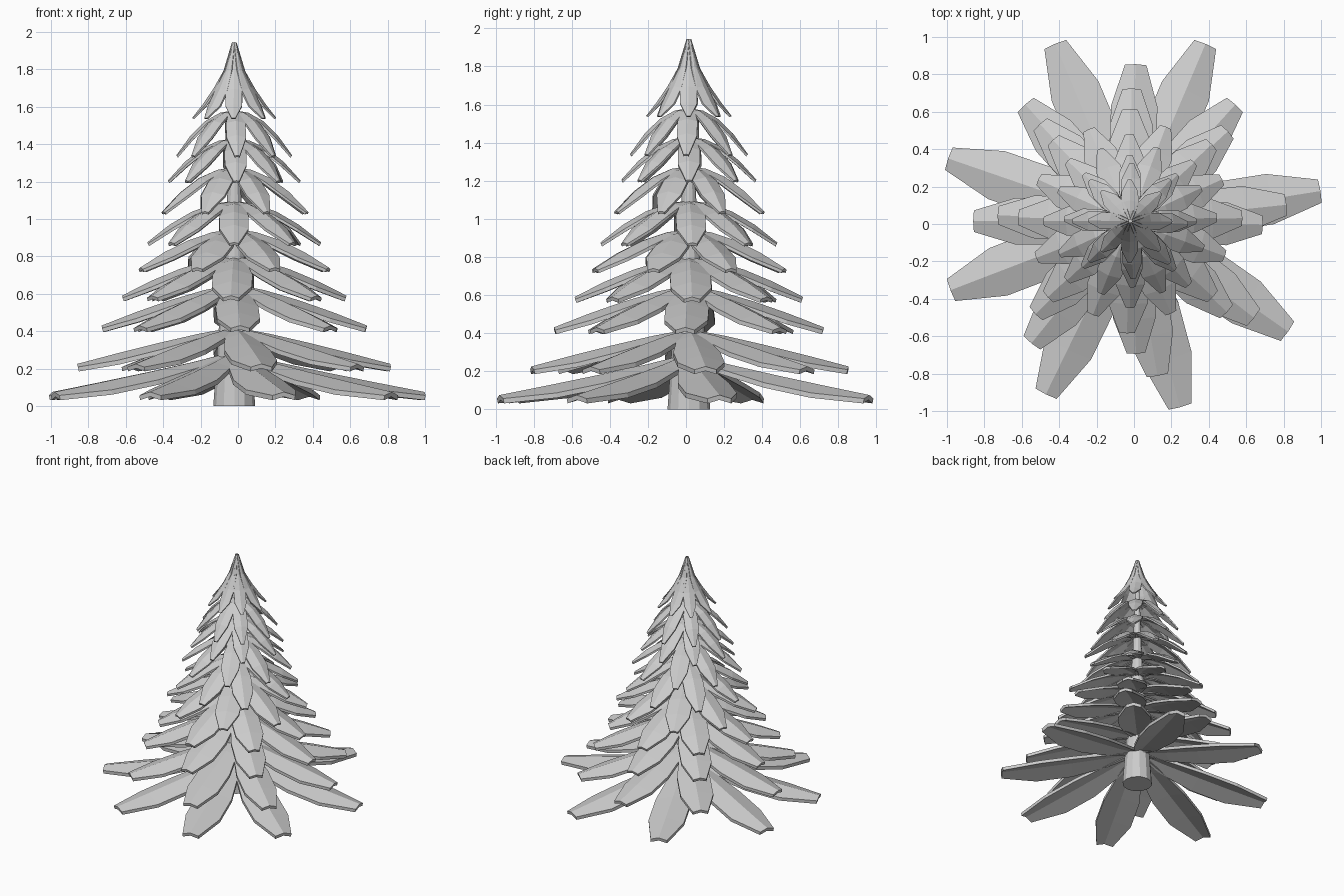
import bpy, bmesh, math, random

if "Cube" in bpy.data.objects:
    bpy.data.objects.remove(bpy.data.objects["Cube"])

random.seed(4)
CX, CY = -0.02, 0.015

# station: (fraction along branch, fraction of maximum half width)
STATIONS = [(0, 0.22), (0.22, 0.66), (0.48, 0.97), (0.74, 0.97)]


def add_branch(bm, angle, reach, z_root, z_tip, half, thick, power, tip):
    """Ridged, drooping slab with a blunt tip."""
    ca, sa = math.cos(angle), math.sin(angle)
    slope = math.atan2(z_root - z_tip, reach)
    rings = []
    for t, w in STATIONS + [(1, tip)]:
        r = 0.008 + t * (reach - 0.008)
        z = z_root - (z_root - z_tip) * t ** power
        hw = half * w
        fold = hw * 0.3
        ring = []
        for side, under in ((-1, 0), (0, 0), (1, 0), (1, 1), (0, 1), (-1, 1)):
            # fold and thickness act along the slab's tilted normal
            off = -abs(side) * fold - under * thick
            rr = r + off * math.sin(slope) * min(1, t * 2)
            zz = max(0.01, z + off * math.cos(slope))
            y = side * hw
            ring.append(bm.verts.new((CX + rr * ca - y * sa,
                                      CY + rr * sa + y * ca, zz)))
        rings.append(ring)
    for a, b in zip(rings, rings[1:]):
        for i in range(6):
            j = (i + 1) % 6
            bm.faces.new((a[i], a[j], b[j], b[i]))
    for c in (rings[0], rings[-1]):
        bm.faces.new((c[0], c[1], c[4], c[5]))
        bm.faces.new((c[1], c[2], c[3], c[4]))


def finish(bm, name):
    bmesh.ops.recalc_face_normals(bm, faces=bm.faces)
    mesh = bpy.data.meshes.new(name)
    bm.to_mesh(mesh)
    bm.free()
    obj = bpy.data.objects.new(name, mesh)
    bpy.context.collection.objects.link(obj)


# trunk: tapering rings, capped at both ends
bm = bmesh.new()
rings = []
for r, z in ((0.112, 0), (0.07, 0.6), (0.033, 1.2), (0.01, 1.85)):
    rings.append([bm.verts.new((CX + r * math.cos(k * math.pi / 6),
                                CY + r * math.sin(k * math.pi / 6), z))
                  for k in range(12)])
for a, b in zip(rings, rings[1:]):
    for i in range(12):
        j = (i + 1) % 12
        bm.faces.new((a[i], a[j], b[j], b[i]))
bm.faces.new(rings[0])
bm.faces.new(rings[-1])
finish(bm, "trunk")

# tiers: reach, root z, tip z, half width, thickness, droop, tip width, offset
TIERS = [
    (1.03, 0.29, 0.075, 0.140, 0.026, 0.90, 0.45, 0),
    (0.84, 0.42, 0.225, 0.128, 0.024, 1.15, 0.45, 0),
    (0.71, 0.65, 0.43, 0.118, 0.022, 1.30, 0.42, 0),
    (0.60, 0.80, 0.59, 0.110, 0.020, 1.55, 0.38, 0),
    (0.54, 0.945, 0.74, 0.095, 0.017, 1.70, 0.33, 22.5),
    (0.465, 1.095, 0.875, 0.080, 0.015, 1.85, 0.3, 0),
    (0.42, 1.275, 1.04, 0.070, 0.013, 1.95, 0.27, 22.5),
    (0.355, 1.43, 1.205, 0.060, 0.012, 1.95, 0.25, 0),
    (0.31, 1.58, 1.34, 0.054, 0.011, 2.00, 0.25, 0),
    (0.225, 1.945, 1.54, 0.046, 0.010, 0.66, 0.22, 0),
]
# the two lowest tiers are unevenly spread
UNEVEN = [(9, 67, 113, 161, 201, 244, 285, 325),
          (6, 48, 88, 132, 180, 231, 280, 322)]

for n, (reach, zr, zt, half, thick, power, tip, off) in enumerate(TIERS):
    if n < 2:
        angles = UNEVEN[n]
    else:
        angles = [k * 45 + off + random.uniform(-3, 3) for k in range(8)]
    bm = bmesh.new()
    for a in angles:
        add_branch(bm, math.radians(a), reach, zr, zt, half, thick, power, tip)
    finish(bm, f"branch_tier_{n + 1}")
